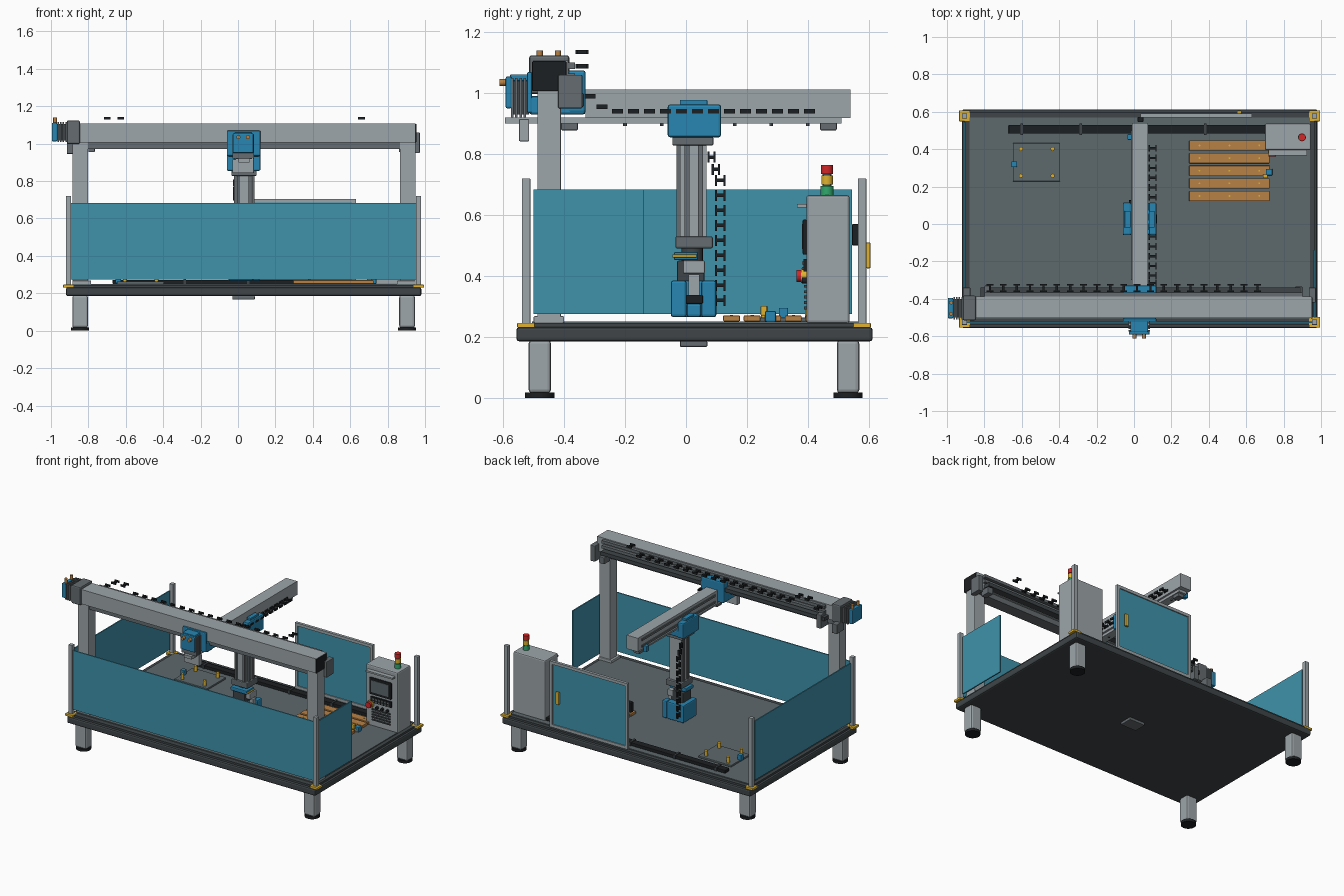
import bpy, bmesh
from math import pi, cos
from mathutils import Vector, Matrix

if "Cube" in bpy.data.objects:
    bpy.data.objects.remove(bpy.data.objects["Cube"])

def mat(name, r, g, b):
    m = bpy.data.materials.new(name)
    m.diffuse_color = (r, g, b, 1)
    m.use_nodes = True
    m.node_tree.nodes["Principled BSDF"].inputs["Base Color"].default_value = m.diffuse_color
    return m

LIGHT = mat("light_grey", .34, .38, .40)
MID = mat("mid_grey", .13, .15, .16)
DECK = mat("deck_grey", .11, .14, .15)
DARK = mat("dark_grey", .05, .06, .065)
BLACK = mat("black", .012, .014, .016)
BLUE = mat("blue", .02, .24, .45)
TEAL = mat("teal", .05, .29, .41)
YELLOW = mat("yellow", .75, .45, .03)
RED = mat("red", .65, .02, .02)
GREEN = mat("green", .03, .4, .15)
WOOD = mat("wood", .48, .22, .06)

def finish(name, bm, material, bevel=0):
    me = bpy.data.meshes.new(name)
    bm.to_mesh(me)
    bm.free()
    ob = bpy.data.objects.new(name, me)
    bpy.context.collection.objects.link(ob)
    if material:
        me.materials.append(material)
    if bevel:
        b = ob.modifiers.new("bevel", 'BEVEL')
        b.width, b.segments = bevel, 2
    return ob

def boxes(name, items, material=LIGHT, bevel=0):
    """Each item is x0, x1, y0, y1, z0, z1."""
    bm = bmesh.new()
    for x0, x1, y0, y1, z0, z1 in items:
        m = Matrix.Translation(((x0+x1)/2, (y0+y1)/2, (z0+z1)/2)) @ Matrix.Diagonal((x1-x0, y1-y0, z1-z0, 1))
        bmesh.ops.create_cube(bm, size=1, matrix=m)
    return finish(name, bm, material, bevel)

def box(name, *d, material=LIGHT, bevel=0):
    return boxes(name, [d], material, bevel)

def cyls(name, items, material=LIGHT, n=24, axis='Z'):
    """Each item is base centre x, y, z, then radius and length along the axis."""
    d = {'X': Vector((1, 0, 0)), 'Y': Vector((0, 1, 0)), 'Z': Vector((0, 0, 1))}[axis]
    rot = d.to_track_quat('Z', 'Y').to_matrix().to_4x4()
    bm = bmesh.new()
    for x, y, z, r, h in items:
        m = Matrix.Translation(Vector((x, y, z)) + d*h/2) @ rot
        bmesh.ops.create_cone(bm, cap_ends=True, segments=n, radius1=r, radius2=r, depth=h, matrix=m)
    for f in bm.faces:
        f.smooth = len(f.verts) == 4
    for e in bm.edges:
        e.smooth = e.calc_face_angle(0) < 0.7
    return finish(name, bm, material)

def chain(name, points, along, across, width=.036):
    """H-shaped chain links: two side plates and a crossbar at each point."""
    items = []
    for p in points:
        for off, a, w in ((-width/2, .036, .007), (width/2, .036, .007), (0, .012, width)):
            c, h = list(p), [.007]*3
            c[across] += off
            h[along], h[across] = a/2, w/2
            items.append([v for k in range(3) for v in (c[k]-h[k], c[k]+h[k])])
    boxes(name, items, BLACK)

# Table
box("table_base", -.92, .98, -.557, .613, .185, .232, material=DARK, bevel=.01)
box("table_rim", -.905, .965, -.54, .597, .23, .245, material=DARK)
box("table_top", -.88, .94, -.505, .57, .24, .251, material=DECK)
box("underside_box", -.03, .09, -.02, .07, .167, .187, material=MID, bevel=.004)
LX, LY = (-.844, .904), (-.48, .532)
boxes("table_legs", [(x-.042, x+.042, y-.037, y+.037, .015, .19) for x in LX for y in LY], LIGHT, .012)
cyls("leg_feet", [(x, y, 0, .048, .018) for x in LX for y in LY], BLACK, 32)

# Guard posts and panels
PX, PY = (-.906, .965), (-.525, .578)
boxes("corner_brackets", [(x-.029, x+.029, y-.029, y+.029, .23, .246) for x in PX for y in PY], YELLOW, .003)
boxes("guard_posts", [(x-.014, x+.014, y-.014, y+.014, .24, .72) for x in PX for y in PY], LIGHT, .002)
box("front_guard_panel", -.892, .951, -.529, -.521, .275, .683, material=TEAL)
box("left_guard_panel", -.91, -.902, -.5, .545, .275, .683, material=TEAL)
box("right_guard_panel", .961, .969, -.5, -.14, .275, .683, material=TEAL)

# Rear door
box("door_panel", .05, .615, .577, .583, .27, .69, material=TEAL)
boxes("door_frame", [(.035, .055, .57, .59, .25, .705), (.61, .63, .57, .59, .25, .705),
                     (.055, .61, .57, .59, .25, .27), (.055, .61, .57, .59, .685, .705)])
box("door_handle", .55, .575, .59, .606, .425, .51, material=YELLOW, bevel=.004)
box("door_latch", .02, .05, .545, .572, .5, .57, material=BLACK, bevel=.003)

# Gantry columns and long beam
boxes("gantry_columns", [(x-.042, x+.042, -.488, -.41, .25, 1.01) for x in (-.843, .908)], LIGHT, .004)
boxes("column_feet", [(x-.05, x+.05, -.5, -.4, .245, .268) for x in (-.835, .9)], LIGHT, .004)
box("long_beam", -.845, .95, -.503, -.387, 1.007, 1.107, material=LIGHT)
box("beam_end_cap", .945, .954, -.505, -.393, 1.007, 1.105, material=BLACK, bevel=.003)
boxes("beam_brackets", [(-.915, -.875, -.42, -.34, .945, 1.01), (-.8, -.765, -.42, -.33, .955, 1.05),
                        (.935, .972, -.42, -.34, .95, 1.06), (.86, .9, -.4, -.335, .955, 1.0)], MID, .004)
box("chain_tray", -.82, .89, -.387, -.34, 1.01, 1.035, material=DARK)
boxes("long_rails", [(-.8, .9, -.387, -.365, z, z+.02) for z in (1.045, 1.08)], MID)
box("beam_lower_rail", -.85, .93, -.48, -.4, .972, 1.007, material=MID)
XC = [(-.77+.0715*i, -.342, 1.135 if i in (1, 2, 20) else 1.088) for i in range(21)]
chain("long_axis_chain", XC, 0, 1)

# Long axis motor
box("long_motor_gearbox", -.915, -.845, -.515, -.383, .998, 1.124, material=MID, bevel=.008)
boxes("long_motor_fins", [(-.965+.014*i, -.957+.014*i, -.51, -.39, 1.008, 1.116) for i in range(4)], MID)
box("long_motor_core", -.97, -.91, -.5, -.4, 1.018, 1.106, material=DARK)
box("long_motor_cap", -.995, -.967, -.505, -.395, 1.012, 1.112, material=BLUE, bevel=.006)
cyls("long_motor_plugs", [(-.978, y, 1.11, .01, .03) for y in (-.48, -.42)], WOOD, 16)

# Cross carriage on the long beam
box("carriage_rear_plate", -.06, .12, -.387, -.33, .935, 1.075, material=BLUE, bevel=.008)
box("carriage_lower_block", -.055, .118, -.515, -.33, .93, .99, material=BLUE, bevel=.008)
box("carriage_front_plate", -.06, .12, -.522, -.505, .935, 1.07, material=BLUE, bevel=.006)

# Cross beam with its motor
box("cross_beam", -.01, .075, -.33, .54, .918, 1.012)
box("cross_beam_rail", .003, .062, -.595, .51, .9, .92, material=LIGHT)
boxes("cross_rail_guides", [(-.016, -.009, -.3, .5, z, z+.014) for z in (.935, .98)], MID)
boxes("cross_end_stops", [(.01, .055, y, y+.055, .878, .905) for y in (-.41, .44)], MID, .004)
cyls("cross_beam_bolts", [(.033, -.2+.12*i, .893, .006, .01) for i in range(6)], MID, 8)
box("cross_limit_sensor", -.035, -.01, .45, .48, .9, .94, material=BLUE, bevel=.003)
boxes("cross_motor_fins", [(-.03, .085, -.575+.014*i, -.567+.014*i, .92, 1.05) for i in range(4)], MID)
box("cross_motor_core", -.02, .075, -.57, -.515, .93, 1.04, material=DARK)
box("cross_motor_cap", -.028, .083, -.592, -.572, .95, 1.055, material=BLUE, bevel=.006)
box("cross_motor_cover", -.02, .12-.045, -.578, -.515, 1.04, 1.062, material=BLUE, bevel=.005)
cyls("cross_motor_plugs", [(x, -.613, 1.035, .011, .03) for x in (.002, .053)], WOOD, 16, 'Y')
box("cross_motor_gearbox", -.03, .085, -.548, -.515, .842, .915, material=LIGHT, bevel=.003)
YC = [(.1, -.315, .99), (.1, -.275, .955)] + [(.1, -.225+.0525*i, .941) for i in range(13)]
chain("cross_axis_chain", YC, 1, 0)

# Vertical carriage and column
boxes("vertical_carriage", [(-.06, -.015, -.06, .115, .855, .963), (.08, .12, -.06, .115, .855, .963),
                            (-.05, .11, -.058, .113, .857, .9)], BLUE, .008)
boxes("carriage_tabs", [(-.05, -.018, -.02, .07, .955, .978), (.08, .11, -.02, .07, .955, .978)], BLUE, .003)
box("carriage_wiper", -.035, .1, -.045, .09, .828, .857, material=MID, bevel=.005)
box("vertical_column", -.012, .078, -.02, .068, .52, .86)
boxes("vertical_rails", [(x, x+.014, -.032, -.02, .53, .85) for x in (-.005, .057)] +
      [(x, x+.01, y, y+.016, .53, .85) for x in (-.021, .077) for y in (-.005, .04)], MID)
box("column_end_flange", -.028, .095, -.035, .088, .49, .53, material=MID, bevel=.006)
chain("vertical_axis_chain", [(-.02, .112, .32+.0492*i) for i in range(9)], 2, 1, .028)
chain("vertical_chain_top", [(-.02, .098, .75), (-.02, .084, .79)], 2, 1, .02)

# Gripper head
cyls("wrist_joint", [(.033, .02, .44, .035, .055)], DARK)
box("wrist_arm", -.03, .095, -.04, .04, .452, .478, material=BLUE, bevel=.005)
box("wrist_sensor", .06, .1, -.01, .062, .408, .45, material=LIGHT, bevel=.004)
box("wrist_body", -.02, .07, -.03, .06, .375, .45, material=DARK, bevel=.005)
boxes("gripper_body", [(-.05, .08, -.05, .1, .265, .385), (.08, .115, -.05, .002, .265, .385),
                       (.08, .115, .05, .1, .265, .385), (.08, .115, .002, .05, .265, .31)], BLUE, .008)
box("gripper_finger", .08, .108, .008, .045, .325, .405, material=LIGHT, bevel=.003)
box("gripper_pad", .08, .122, 0, .055, .308, .338, material=BLACK, bevel=.004)
cyls("gripper_hose", [(.1, -.045, .465, .005, .08)], YELLOW, 10, 'Y')

# Control cabinet
box("control_cabinet", .7, .945, .395, .537, .245, .665, material=LIGHT, bevel=.008)
box("cabinet_visor", .72, .925, .365, .397, .625, .636, material=LIGHT)
box("screen_bezel", .735, .9, .383, .397, .47, .585, material=BLACK, bevel=.004)
box("screen", .75, .885, .38, .385, .488, .57, material=DECK)
box("key_panel", .745, .9, .385, .397, .415, .455, material=BLACK)
boxes("keys", [(.757+.023*i, .772+.023*i, .38, .387, z, z+.01) for i in range(6) for z in (.42, .438)], MID)
cyls("emergency_stop", [(.74, .362, .4, .02, .018)], RED, 24, 'Y')
cyls("emergency_stop_base", [(.74, .378, .4, .024, .02)], YELLOW, 24, 'Y')
cyls("cabinet_buttons", [(.79+.04*i, .38, .385, .01, .018) for i in range(3)], BLACK, 16, 'Y')
boxes("cabinet_vents", [(.75, .89, .388, .397, .29+.018*i, .299+.018*i) for i in range(5)], DARK)
TX, TY = .898, .463
cyls("tower_light_green", [(TX, TY, .663, .021, .032)], GREEN)
cyls("tower_light_yellow", [(TX, TY, .7, .019, .03)], YELLOW)
cyls("tower_light_red", [(TX, TY, .735, .02, .03)], RED)
cyls("tower_light_spacers", [(TX, TY, .69, .015, .05)], DARK)

# Work surface: slats, fixture plate, floor cable duct
SY = [.122+.0675*i for i in range(5)]
boxes("wood_slats", [(.295, .725, y, y+.055, .251, .27) for y in SY], WOOD, .003)
cyls("slat_pins", [(x, y+.028, .268, .005, .004) for x in (.35, .51, .67) for y in SY], YELLOW, 10)
box("slat_clamp_base", .705, .74, .26, .295, .25, .285, material=BLUE, bevel=.004)
box("slat_clamp_arm", .69, .715, .245, .265, .27, .302, material=YELLOW, bevel=.003)
box("fixture_plate", -.648, -.395, .228, .432, .25, .263, material=DECK, bevel=.003)
cyls("fixture_pins", [(x, y, .26, .011, .04) for x in (-.605, -.435) for y in (.258, .402)], YELLOW, 16)
box("fixture_sensor", -.655, -.625, .305, .335, .255, .295, material=BLUE, bevel=.003)
box("cable_duct", -.67, .7, .483, .53, .25, .272, material=BLACK, bevel=.003)
boxes("cable_duct_straps", [(x-.007, x+.007, .477, .536, .25, .277) for x in (-.6, -.285, .055, .38)], DARK)
